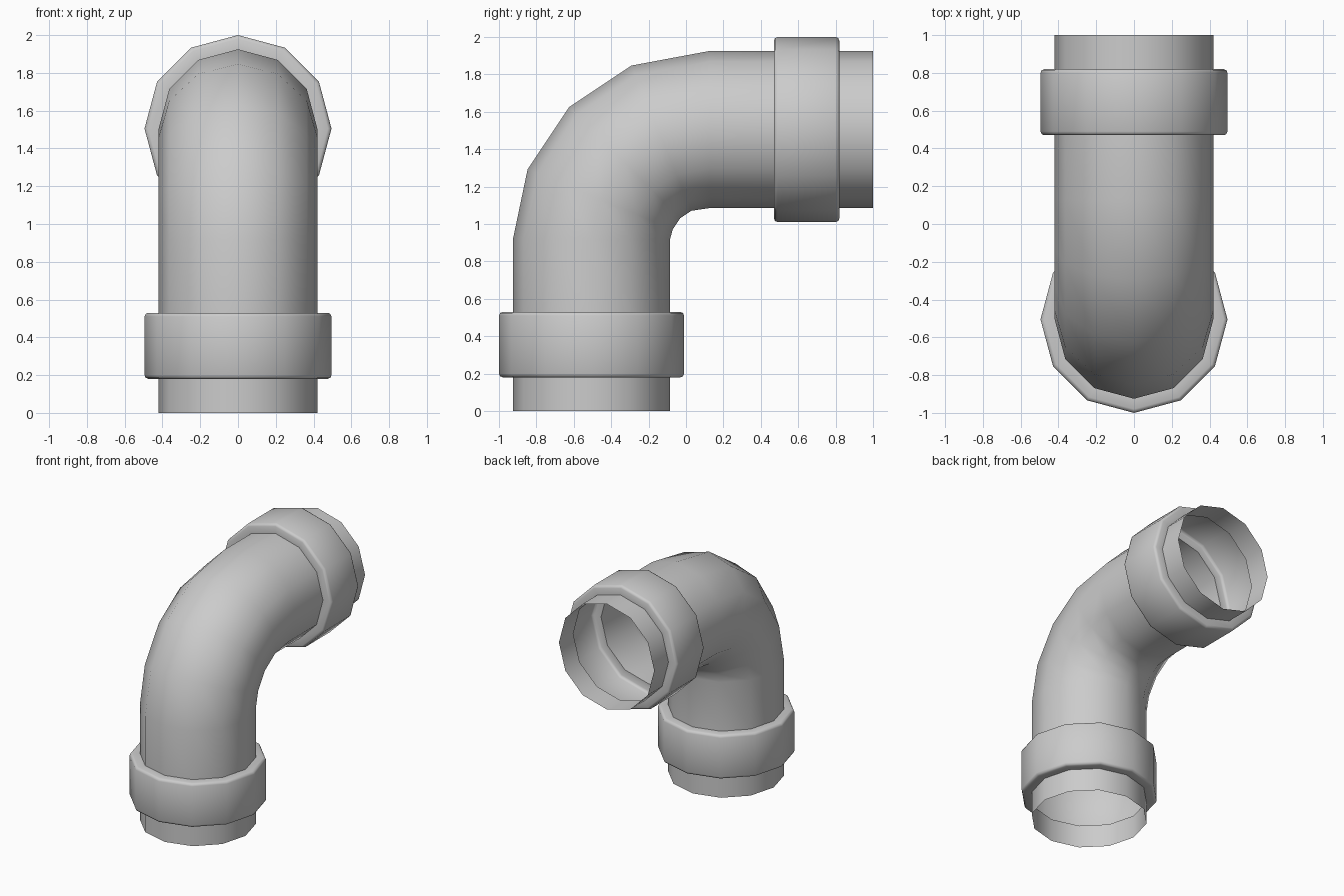
import bpy, bmesh, math
from mathutils import Vector

if "Cube" in bpy.data.objects:
    bpy.data.objects.remove(bpy.data.objects["Cube"])

SIDES = 12
PIPE_R, COLLAR_R, BEVEL = 0.42, 0.495, 0.02
AXIS_Y, AXIS_Z = -0.505, 1.505      # centre lines of the two legs
BEND_C, BEND_R = (0.1, 0.9), 0.605  # bend centre (y, z) and centre-line radius

# Leg profile: distance from open end, radius (pipe stub, hollow collar, pipe)
leg = [(0.0, PIPE_R), (0.18, PIPE_R), (0.18, COLLAR_R - BEVEL)]
leg += [(0.186, COLLAR_R - 0.006), (0.20, COLLAR_R), (0.51, COLLAR_R),
        (0.524, COLLAR_R - 0.006)]
leg += [(0.53, COLLAR_R - BEVEL), (0.53, PIPE_R)]

# Stations along the whole elbow: (y, z, turn angle, radius)
stations = [(AXIS_Y, d, 0.0, r) for d, r in leg + [(0.92, PIPE_R)]]
for k in (1, 2, 3):
    a = math.radians(22.5 * k)
    stations.append((BEND_C[0] - BEND_R * math.cos(a),
                     BEND_C[1] + BEND_R * math.sin(a), a, PIPE_R))
stations += [(1.0 - d, AXIS_Z, math.pi / 2, r)
             for d, r in [(0.875, PIPE_R)] + leg[::-1]]

# Sweep the 12-sided ring through the stations, leaving both ends open
bm = bmesh.new()
rings = []
for y, z, a, r in stations:
    ring = []
    for j in range(SIDES):
        t = 2 * math.pi * j / SIDES
        out = r * math.sin(t)
        ring.append(bm.verts.new(Vector((r * math.cos(t),
                                         y - out * math.cos(a),
                                         z + out * math.sin(a)))))
    rings.append(ring)
for lo, hi in zip(rings, rings[1:]):
    for j in range(SIDES):
        k = (j + 1) % SIDES
        bm.faces.new((lo[j], hi[j], hi[k], lo[k]))

mesh = bpy.data.meshes.new("pipe_elbow")
bm.to_mesh(mesh)
bm.free()
obj = bpy.data.objects.new("pipe_elbow", mesh)
bpy.context.collection.objects.link(obj)

# Smooth the pipe and rounded collar rims, keep the collar joints crisp
bpy.context.view_layer.objects.active = obj
obj.select_set(True)
bpy.ops.object.shade_smooth_by_angle(angle=math.radians(50))
